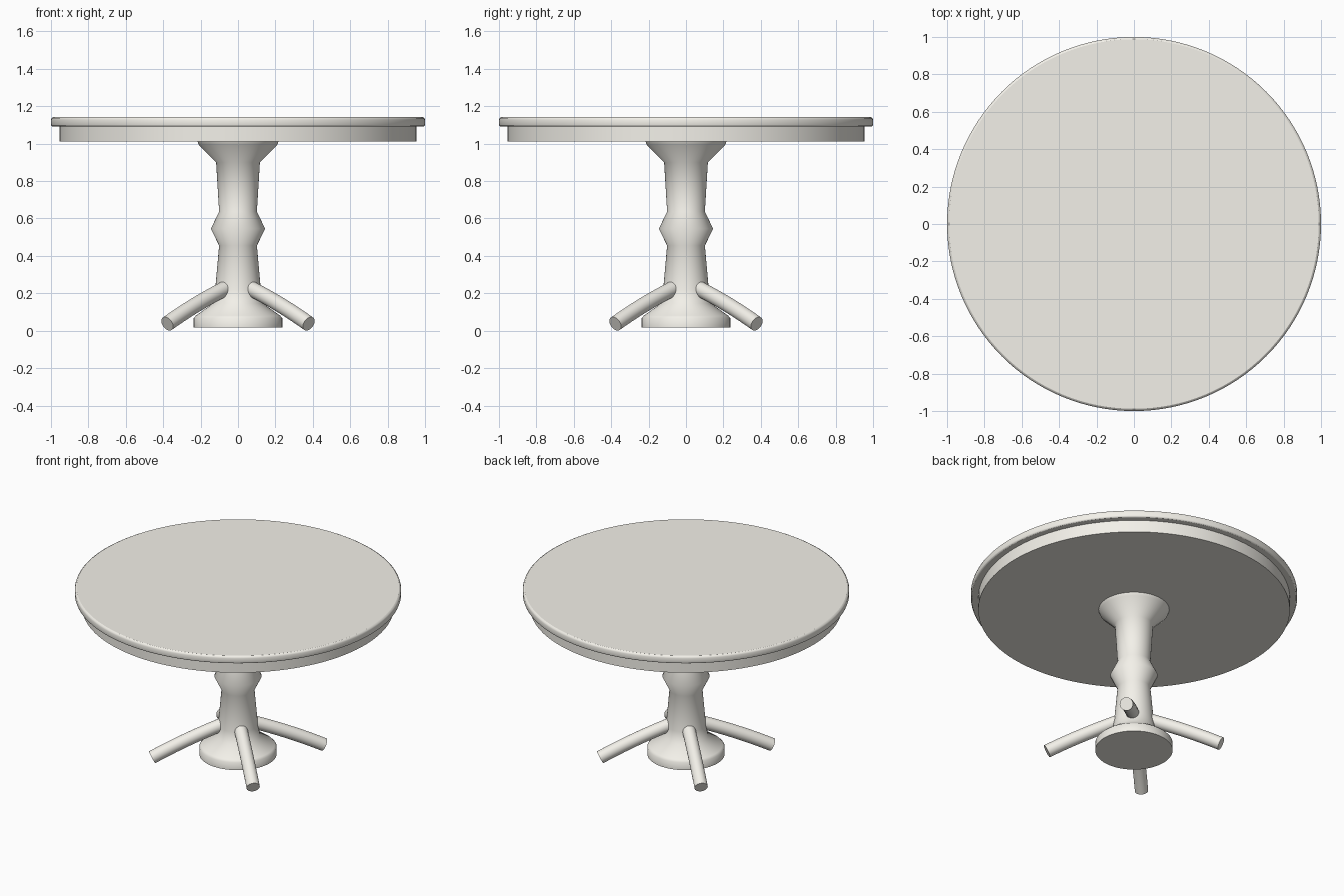
import bpy, bmesh, math
from mathutils import Vector

if "Cube" in bpy.data.objects:
    bpy.data.objects.remove(bpy.data.objects["Cube"])

# Warm off-white paint
paint = bpy.data.materials.new("off_white_paint")
paint.diffuse_color = (0.9, 0.88, 0.82, 1)
paint.use_nodes = True
paint.node_tree.nodes["Principled BSDF"].inputs["Base Color"].default_value = paint.diffuse_color


def skin(rings, name, angle=40):
    """Join rings of points into a closed tube with flat caps."""
    bm = bmesh.new()
    loops = [[bm.verts.new(p) for p in ring] for ring in rings]
    n = len(loops[0])
    for a, b in zip(loops, loops[1:]):
        for i in range(n):
            j = (i + 1) % n
            bm.faces.new((a[i], a[j], b[j], b[i]))
    bm.faces.new(loops[0][::-1])
    bm.faces.new(loops[-1])
    bmesh.ops.recalc_face_normals(bm, faces=bm.faces)
    mesh = bpy.data.meshes.new(name)
    bm.to_mesh(mesh)
    bm.free()
    mesh.materials.append(paint)
    obj = bpy.data.objects.new(name, mesh)
    bpy.context.collection.objects.link(obj)
    bpy.ops.object.select_all(action='DESELECT')
    obj.select_set(True)
    bpy.context.view_layer.objects.active = obj
    bpy.ops.object.shade_smooth_by_angle(angle=math.radians(angle))
    # Keep the end caps flat shaded
    for face in mesh.polygons:
        if len(face.vertices) > 4:
            face.use_smooth = False


def circle(n):
    return [(math.cos(2 * math.pi * i / n), math.sin(2 * math.pi * i / n)) for i in range(n)]


def lathe(profile, name, n, angle=40):
    skin([[(r * c, r * s, z) for c, s in circle(n)] for r, z in profile], name, angle)


# Round top with softened edges, and the apron beneath it
lathe([(0.992, 1.092), (0.998, 1.095), (1.0, 1.101), (1.0, 1.128),
       (0.997, 1.137), (0.988, 1.142)], "table_top", 128, 65)
lathe([(0.955, 1.011), (0.955, 1.094)], "apron", 128)

# Turned pedestal
lathe([(0.237, 0.017), (0.237, 0.068), (0.225, 0.081), (0.135, 0.145), (0.122, 0.22),
       (0.101, 0.455), (0.145, 0.545), (0.101, 0.637), (0.117, 0.9),
       (0.209, 0.992), (0.217, 1.013)], "pedestal", 64, 75)

# Four gently curved round feet on the diagonals
P = [Vector((0.05, 0.242)), Vector((0.31, 0.152)), Vector((0.535, 0.037))]
RADIUS, STEPS = 0.041, 10
for k, name in enumerate(("back_right", "back_left", "front_left", "front_right")):
    a = math.radians(45 + 90 * k)
    out, side, up = Vector((math.cos(a), math.sin(a), 0)), Vector((-math.sin(a), math.cos(a), 0)), Vector((0, 0, 1))
    rings = []
    for i in range(STEPS + 1):
        t = i / STEPS
        p = P[0] * (1 - t) ** 2 + P[1] * 2 * t * (1 - t) + P[2] * t * t
        d = ((P[1] - P[0]) * (1 - t) + (P[2] - P[1]) * t).normalized()
        normal = up * d.x - out * d.y
        centre = out * p.x + up * p.y
        rings.append([centre + RADIUS * (side * c + normal * s) for c, s in circle(24)])
    skin(rings, name + "_foot")
